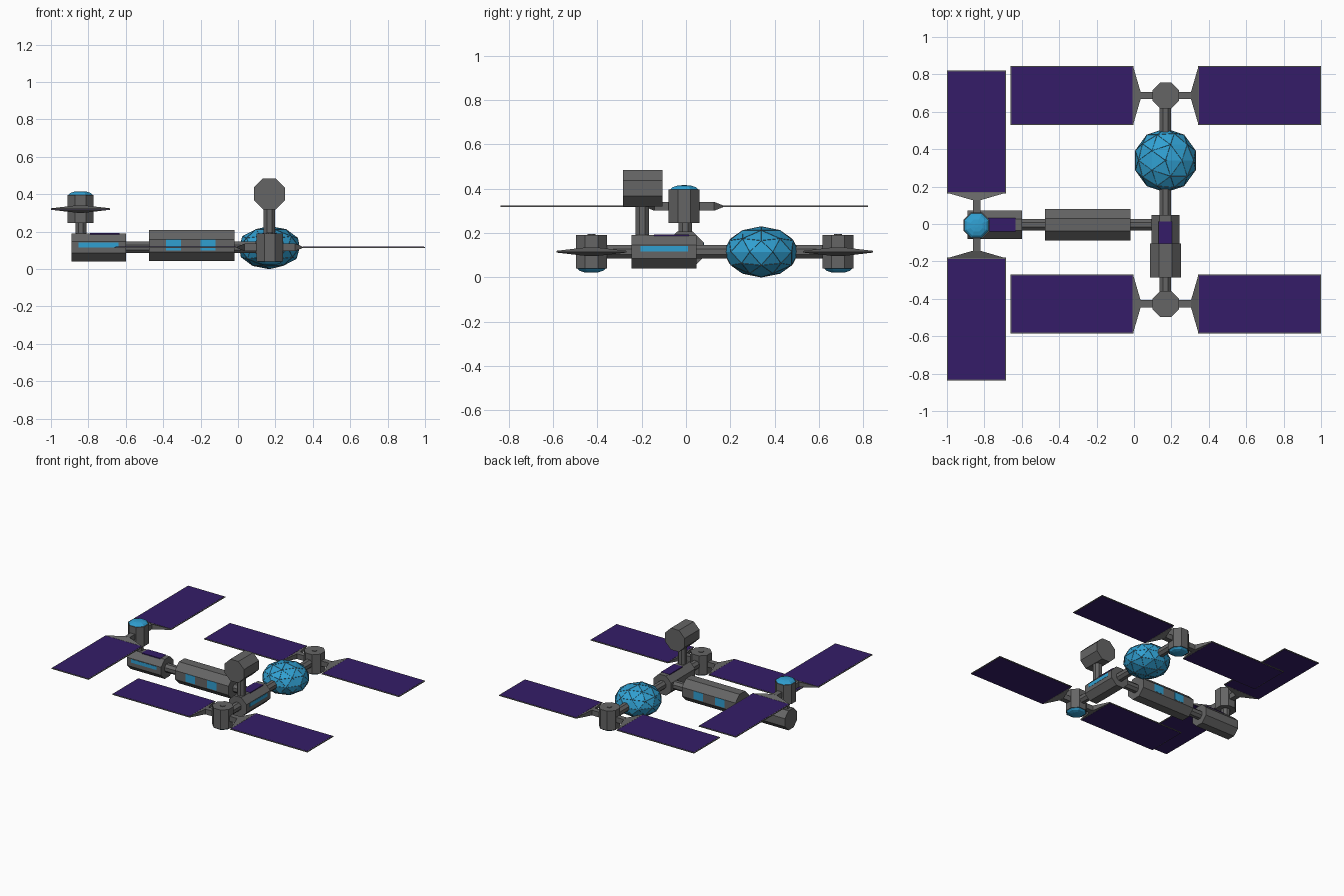
import bpy, bmesh, math
from mathutils import Matrix, Vector

if "Cube" in bpy.data.objects:
    bpy.data.objects.remove(bpy.data.objects["Cube"])


def material(name, color):
    m = bpy.data.materials.new(name)
    m.diffuse_color = color
    m.use_nodes = True
    m.node_tree.nodes["Principled BSDF"].inputs["Base Color"].default_value = m.diffuse_color
    return m


BLUE = material("window_blue", (0.03, 0.35, 0.64, 1))
PURPLE = material("cell_purple", (0.035, 0.012, 0.14, 1))
GREY = material("hull_grey", (0.13, 0.13, 0.13, 1))
AXES = {'X': Matrix.Rotation(math.pi / 2, 4, 'Y'),
        'Y': Matrix.Rotation(math.pi / 2, 4, 'X'),
        'Z': Matrix.Identity(4)}


def finish(name, bm, mat=GREY, frame=None):
    bmesh.ops.recalc_face_normals(bm, faces=bm.faces)
    if frame:
        bm.transform(frame)
    me = bpy.data.meshes.new(name)
    bm.to_mesh(me)
    bm.free()
    me.materials.append(mat)
    ob = bpy.data.objects.new(name, me)
    bpy.context.collection.objects.link(ob)
    return ob


def prism(name, axis, center, half, length, mat=GREY, frame=None):
    """Octagonal prism with flat sides at distance half from its axis."""
    bm = bmesh.new()
    r = half / math.cos(math.pi / 8)
    bmesh.ops.create_cone(bm, cap_ends=True, segments=8, radius1=r, radius2=r, depth=length,
                          matrix=Matrix.Translation(center) @ AXES[axis] @ Matrix.Rotation(math.pi / 8, 4, 'Z'))
    return finish(name, bm, mat, frame)


def box(name, lo, hi, mat=GREY, frame=None):
    bm = bmesh.new()
    lo, hi = Vector(lo), Vector(hi)
    bmesh.ops.create_cube(bm, size=1, matrix=Matrix.Translation((lo + hi) / 2) @ Matrix.Diagonal((*(hi - lo), 1)))
    return finish(name, bm, mat, frame)


def dome(name, rings, frame):
    """Faceted eight-sided cap from (radius, height) rings."""
    bm = bmesh.new()
    prev = None
    for r, z in rings:
        ring = [bm.verts.new((r * math.cos((i + .5) * math.pi / 4), r * math.sin((i + .5) * math.pi / 4), z))
                for i in range(8)]
        if prev:
            for i in range(8):
                bm.faces.new((prev[i], prev[(i + 1) % 8], ring[(i + 1) % 8], ring[i]))
        prev = ring
    bm.faces.new(prev)
    return finish(name, bm, BLUE, frame)


def bracket(name, frame):
    """Fan-shaped adapter between arm and panel, tapering to the panel thickness."""
    bm = bmesh.new()
    rings = []
    for x, w, h in ((0.135, 0.02, 0.02), (0.175, 0.157, 0.004)):
        rings.append([bm.verts.new((x, w * a, h * b)) for a, b in ((-1, -1), (1, -1), (1, 1), (-1, 1))])
    a, b = rings
    for i in range(4):
        j = (i + 1) % 4
        bm.faces.new((a[i], a[j], b[j], b[i]))
    bm.faces.new(a)
    bm.faces.new(b)
    return finish(name, bm, GREY, frame)


def solar_hub(name, pos, turn, dome_up):
    """Hub with faceted cap, port and two solar wings."""
    base = Matrix.Translation(pos) @ Matrix.Rotation(turn, 4, 'Z')
    prism(name + "_hub", 'Z', (0, 0, 0), 0.07, 0.15, frame=base)
    flip = base if dome_up else base @ Matrix.Rotation(math.pi, 4, 'X')
    dome(name + "_cap", [(0.07, 0.075), (0.058, 0.086), (0.035, 0.093), (0.012, 0.095)], flip)
    prism(name + "_port", 'Z', (0, 0, -0.076), 0.018, 0.006, frame=flip)
    for k in range(2):
        f = base @ Matrix.Rotation(k * math.pi, 4, 'Z')
        side = f"{name}_{'ab'[k]}"
        box(side + "_arm", (0.05, -0.02, -0.02), (0.136, 0.02, 0.02), frame=f)
        bracket(side + "_bracket", f)
        box(side + "_panel_frame", (0.172, -0.158, -0.003), (0.83, 0.158, 0.003), frame=f)
        box(side + "_panel_cells", (0.178, -0.152, -0.004), (0.824, 0.152, 0.004), PURPLE, f)


def lab_module(name, frame):
    """Short module along local x, with side window and roof panel."""
    prism(name + "_hull", 'X', (0, 0, 0), 0.075, 0.292, frame=frame)
    box(name + "_window", (-0.107, -0.0765, 0.0), (0.107, -0.07, 0.026), BLUE, frame)
    box(name + "_roof_panel", (-0.045, -0.036, 0.07), (0.112, 0.036, 0.0765), PURPLE, frame)


CX, CY, CZ = 0.168, -0.004, 0.116

# Two short modules, the second turned across the first
lab_module("left_module", Matrix.Translation((-0.745, CY, CZ)))
lab_module("cross_module", Matrix.Translation((CX, -0.099, CZ)) @ Matrix.Rotation(math.pi / 2, 4, 'Z'))

# Main module with windows on both sides
prism("main_module", 'X', (-0.248, CY, 0.125), 0.083, 0.456)
for sx in (-0.345, -0.16):
    for s, tag in ((-1, "front"), (1, "back")):
        y = sorted((CY + s * 0.078, CY + s * 0.0845))
        box("main_window_" + tag, (sx - 0.04, y[0], 0.098), (sx + 0.04, y[1], 0.158), BLUE)

# Connecting tubes
for a, b in ((-0.61, -0.47), (-0.03, 0.10)):
    prism("tube_x", 'X', ((a + b) / 2, CY, CZ), 0.031, b - a)
for a, b in ((-0.36, -0.24), (0.04, 0.20), (0.48, 0.63)):
    prism("tube_y", 'Y', (CX, (a + b) / 2, CZ), 0.031, b - a)
prism("hub_stem", 'Z', (-0.84, CY, 0.22), 0.03, 0.08)
prism("pod_stem", 'Z', (CX, -0.197, 0.26), 0.031, 0.15)

# Raised pod
prism("raised_pod", 'Y', (CX, -0.195, 0.402), 0.083, 0.18)

# Flattened glass globe with thin struts
for name, mat in (("globe", BLUE), ("globe_struts", GREY)):
    bm = bmesh.new()
    bmesh.ops.create_icosphere(bm, subdivisions=2, radius=1, matrix=Matrix.Translation((CX, 0.34, 0.115))
                               @ Matrix.Diagonal((0.169, 0.169, 0.114, 1)))
    ob = finish(name, bm, mat)
    if name == "globe_struts":
        w = ob.modifiers.new("wire", 'WIREFRAME')
        w.thickness = 0.003
        w.use_even_offset = False

# Solar hubs
solar_hub("front_solar", (0.17, -0.427, CZ), 0, False)
solar_hub("rear_solar", (0.17, 0.687, CZ), 0, False)
solar_hub("left_solar", (-0.842, -0.008, 0.321), math.pi / 2, True)
